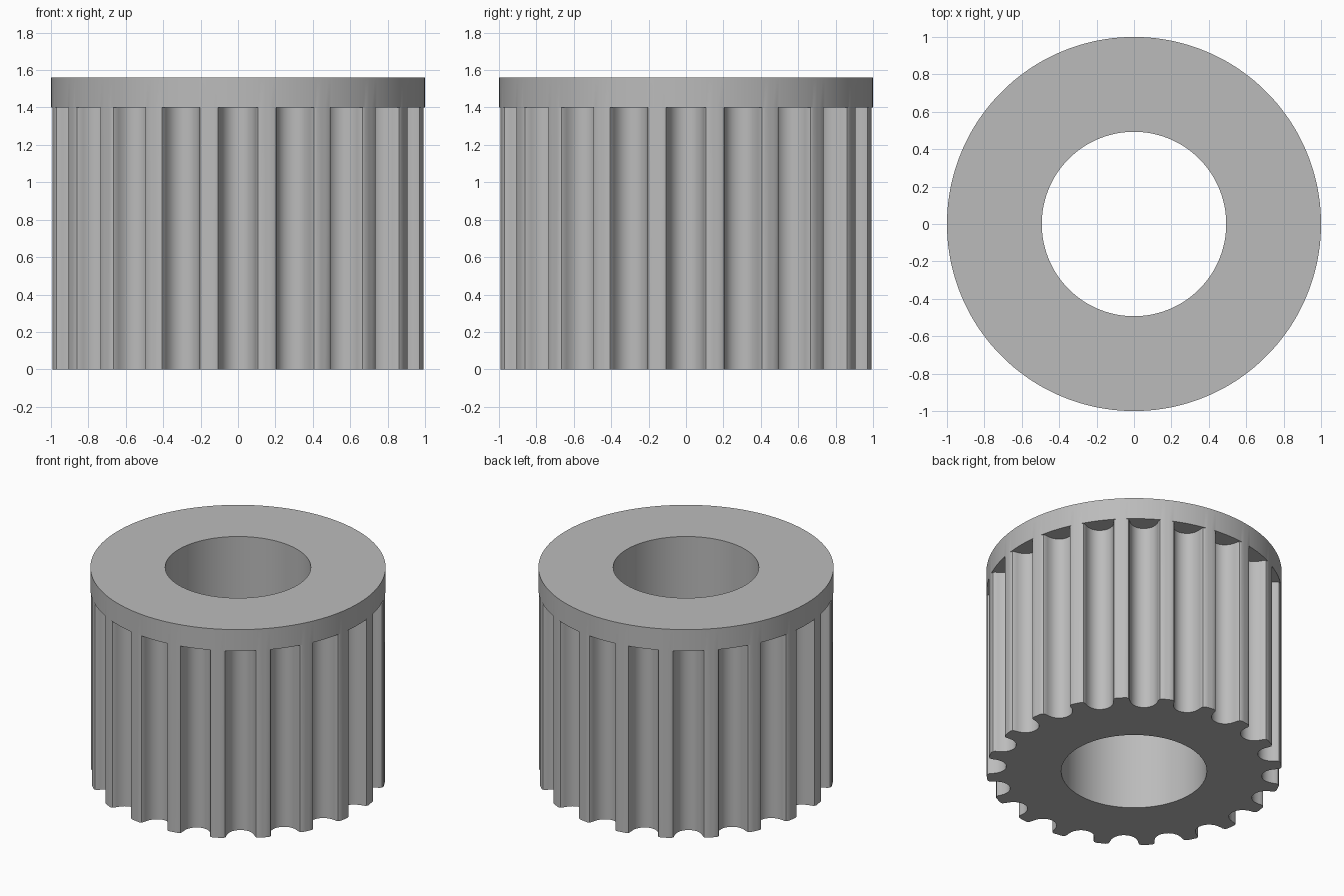
import bpy
import bmesh
from math import atan2, cos, sin, tau, radians, hypot
from mathutils import Matrix, Vector

default_cube = bpy.data.objects.get("Cube")
if default_cube:
    bpy.data.objects.remove(default_cube, do_unlink=True)

TEETH = 20
RADIUS = 1.0
BORE = 0.493
LEDGE = 1.40
HEIGHT = 1.56
LAND_STEPS = 3

# Half of one belt groove, from its mouth to its floor: (half width, depth)
HALF_GROOVE = [(.122, 0), (.106, .006), (.098, .021), (.095, .039),
               (.09, .056), (.083, .073), (.074, .088), (.059, .104),
               (.041, .116), (.021, .123), (0, .125)]


def gear_outline():
    """Outline of the toothed section, one groove and one land at a time."""
    mouth_x = HALF_GROOVE[0][0]
    mouth_y = (RADIUS ** 2 - mouth_x ** 2) ** 0.5
    half = [Vector((mouth_y - depth, -width)) for width, depth in HALF_GROOVE]
    unit = half + [Vector((p.x, -p.y)) for p in reversed(half[:-1])]
    # Land points along the outer circle up to the next groove
    start = atan2(unit[-1].y, unit[-1].x)
    land = tau / TEETH - 2 * start
    for i in range(1, LAND_STEPS):
        a = start + land * i / LAND_STEPS
        unit.append(Vector((RADIUS * cos(a), RADIUS * sin(a))))
    outline = []
    for tooth in range(TEETH):
        turn = Matrix.Rotation(tau * tooth / TEETH, 2)
        outline += [turn @ p for p in unit]
    return outline


def circle_under(outline, radius):
    """Circle whose points line up with the outline's points."""
    return [p * (radius / hypot(p.x, p.y)) for p in outline]


def closed_loft(name, rings, material):
    """Join the rings in order, the last one back to the first."""
    bm = bmesh.new()
    loops = [[bm.verts.new((p.x, p.y, z)) for p in pts] for pts, z in rings]
    count = len(loops[0])
    for k, low in enumerate(loops):
        high = loops[(k + 1) % len(loops)]
        for i in range(count):
            j = (i + 1) % count
            bm.faces.new((low[i], low[j], high[j], high[i]))
    # The lands run flush into the flange, so merge the shared points
    bmesh.ops.remove_doubles(bm, verts=bm.verts, dist=1e-5)
    bmesh.ops.recalc_face_normals(bm, faces=bm.faces)
    mesh = bpy.data.meshes.new(name)
    bm.to_mesh(mesh)
    bm.free()
    mesh.materials.append(material)
    obj = bpy.data.objects.new(name, mesh)
    bpy.context.collection.objects.link(obj)
    return obj


# Material
grey = bpy.data.materials.new("plain grey")
grey.use_nodes = True
colour = (0.5, 0.5, 0.5, 1)
grey.diffuse_color = colour
grey.node_tree.nodes["Principled BSDF"].inputs["Base Color"].default_value = colour

# Toothed drum with a top flange and a through bore
gear = gear_outline()
flange = circle_under(gear, RADIUS)
bore = circle_under(gear, BORE)
pulley = closed_loft("toothed_pulley", [
    (bore, 0), (gear, 0), (gear, LEDGE),
    (flange, LEDGE), (flange, HEIGHT), (bore, HEIGHT),
], grey)

# Smooth curved walls, sharp rims
bpy.ops.object.select_all(action="DESELECT")
pulley.select_set(True)
bpy.context.view_layer.objects.active = pulley
bpy.ops.object.shade_smooth_by_angle(angle=radians(30))
